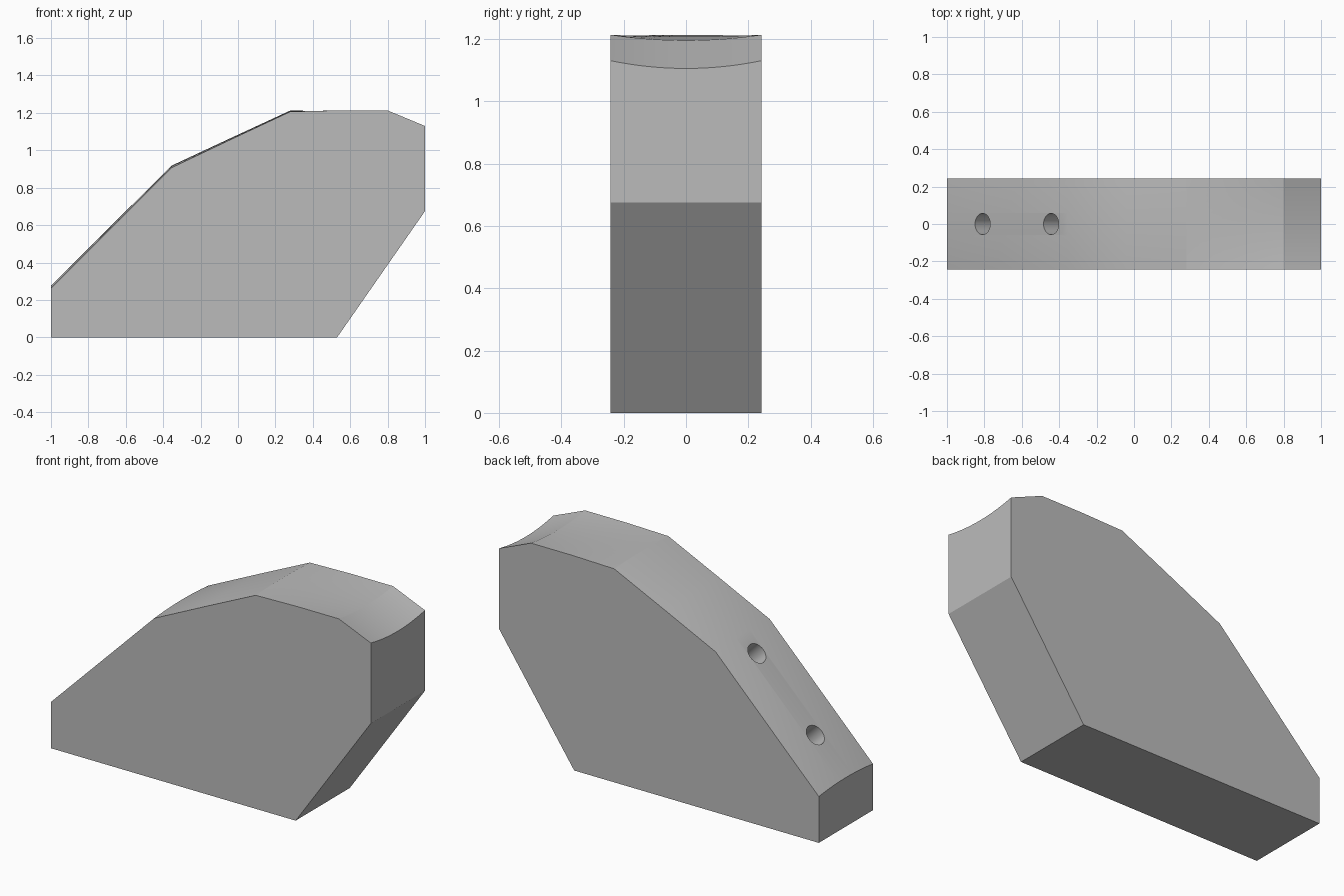
import bpy, bmesh, math
from mathutils import Vector

cube = bpy.data.objects.get("Cube")
if cube:
    bpy.data.objects.remove(cube, do_unlink=True)

HALF_WIDTH = 0.242
ROWS = 16

grey = bpy.data.materials.new("plain grey")
grey.use_nodes = True
grey.diffuse_color = (0.5, 0.5, 0.5, 1)
grey.node_tree.nodes["Principled BSDF"].inputs["Base Color"].default_value = (0.5, 0.5, 0.5, 1)

# Straight underside outline, then top stations: x, edge height, rise at the centre
base = [(-1, 0), (0.53, 0), (1, 0.675)]
top = [(1, 1.13, -0.025), (0.8, 1.213, -0.018), (0.54, 1.213, -0.006),
       (0.28, 1.207, 0.006), (-0.04, 1.057, 0.008), (-0.355, 0.907, 0.011), (-1, 0.262, 0.015)]


def make_body():
    """Sweep the side outline across the width, crowning or hollowing the top."""
    bm = bmesh.new()
    rings = []
    for i in range(ROWS + 1):
        t = 2 * i / ROWS - 1
        outline = base + [(x, z + rise * (1 - t * t)) for x, z, rise in top]
        rings.append([bm.verts.new((x, t * HALF_WIDTH, z)) for x, z in outline])
    n = len(rings[0])
    for a, b in zip(rings, rings[1:]):
        for j in range(n):
            k = (j + 1) % n
            bm.faces.new((a[j], a[k], b[k], b[j]))
    bm.faces.new(rings[0])
    bm.faces.new(rings[-1])
    bmesh.ops.recalc_face_normals(bm, faces=bm.faces)
    mesh = bpy.data.meshes.new("block_body")
    bm.to_mesh(mesh)
    bm.free()
    mesh.materials.append(grey)
    obj = bpy.data.objects.new("block_body", mesh)
    bpy.context.collection.objects.link(obj)
    return obj


body = make_body()

# Two blind holes drilled square to the sloping front end
slope = Vector((-1, 0, 1)).normalized()
for i, x in enumerate((-0.81, -0.445)):
    mouth = Vector((x, 0, x + 1.277))
    bpy.ops.mesh.primitive_cylinder_add(vertices=32, radius=0.057, depth=0.5, location=mouth,
                                        rotation=(0, -math.pi / 4, 0))
    cutter = bpy.context.object
    cutter.name = f"hole_cutter_{i + 1}"
    cutter.data.materials.append(grey)
    cutter.hide_render = True
    cutter.hide_set(True)
    cut = body.modifiers.new(f"hole_{i + 1}", 'BOOLEAN')
    cut.operation = 'DIFFERENCE'
    cut.solver = 'EXACT'
    cut.object = cutter

# Bake the holes, then smooth the curved top and hole walls
mesh = bpy.data.meshes.new_from_object(body.evaluated_get(bpy.context.evaluated_depsgraph_get()))
body.modifiers.clear()
body.data = mesh
for obj in [o for o in bpy.context.collection.objects if o.name.startswith("hole_cutter")]:
    bpy.data.objects.remove(obj, do_unlink=True)
bpy.ops.object.select_all(action='DESELECT')
body.select_set(True)
bpy.context.view_layer.objects.active = body
bpy.ops.object.shade_smooth_by_angle(angle=math.radians(20))
